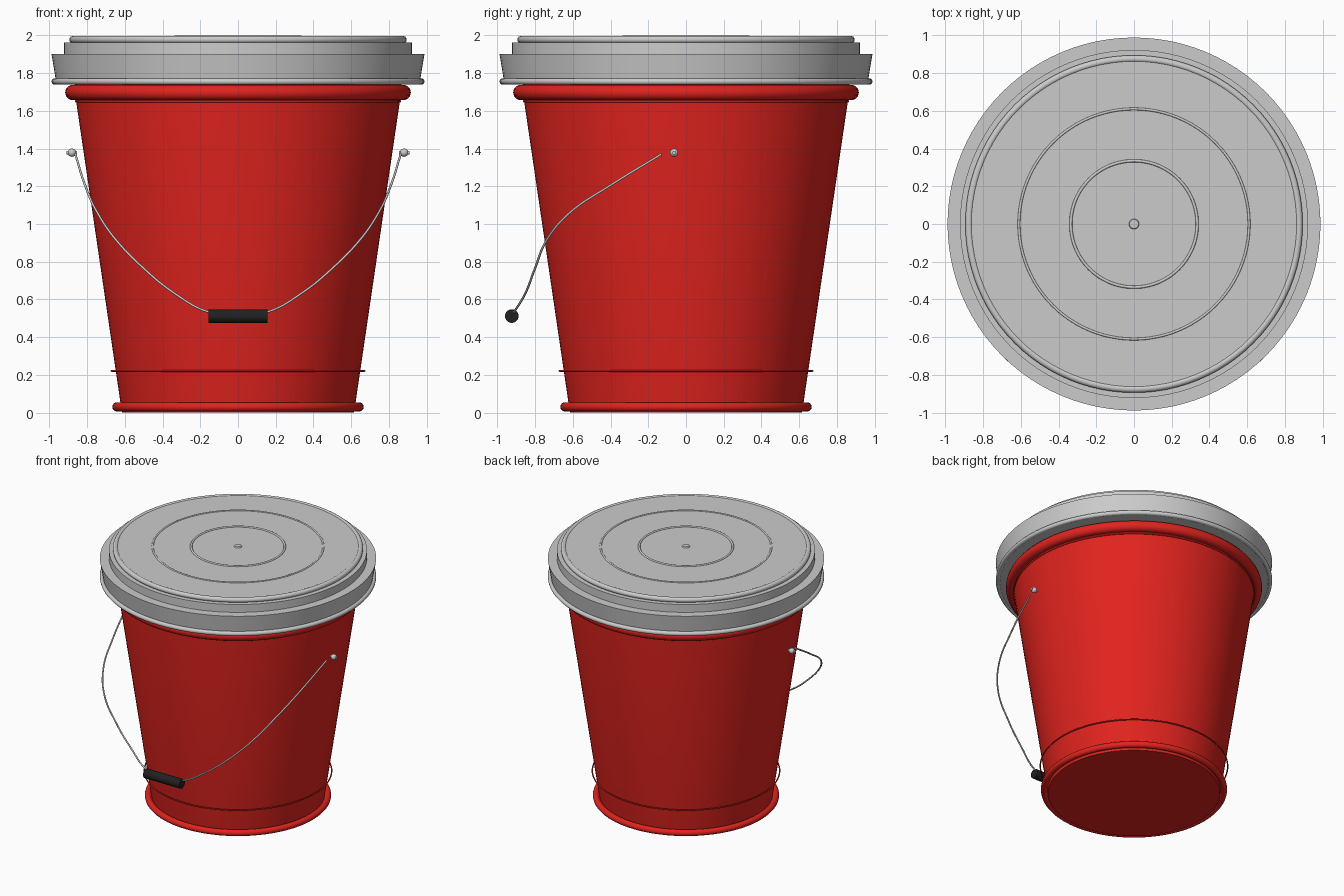
import bpy, bmesh, math
from mathutils import Vector

if "Cube" in bpy.data.objects:
    bpy.data.objects.remove(bpy.data.objects["Cube"])


def material(name, rgb):
    m = bpy.data.materials.new(name)
    m.diffuse_color = (*rgb, 1)
    m.use_nodes = True
    m.node_tree.nodes["Principled BSDF"].inputs["Base Color"].default_value = m.diffuse_color
    return m


RED = material("red_plastic", (0.75, 0.017, 0.013))
BLACK = material("black_grip", (0.015, 0.015, 0.016))


def finish(obj, name, mat=None):
    obj.name = name
    if mat:
        obj.data.materials.append(mat)
    bpy.ops.object.select_all(action='DESELECT')
    obj.select_set(True)
    bpy.context.view_layer.objects.active = obj
    bpy.ops.object.shade_smooth_by_angle(angle=math.radians(35))
    return obj


def lathe(name, profile, mat=None, steps=96):
    """Spin an (r, z) profile around the z axis."""
    bm = bmesh.new()
    vs = [bm.verts.new((r, 0, z)) for r, z in profile]
    es = [bm.edges.new(pair) for pair in zip(vs, vs[1:])]
    bmesh.ops.spin(bm, geom=vs + es, cent=(0, 0, 0), axis=(0, 0, 1),
                   angle=2 * math.pi, steps=steps)
    bmesh.ops.remove_doubles(bm, verts=bm.verts, dist=1e-5)
    bmesh.ops.recalc_face_normals(bm, faces=bm.faces)
    mesh = bpy.data.meshes.new(name)
    bm.to_mesh(mesh)
    bm.free()
    obj = bpy.data.objects.new(name, mesh)
    bpy.context.collection.objects.link(obj)
    return finish(obj, name, mat)


def ring(name, radius, tube, z, mat=None):
    bpy.ops.mesh.primitive_torus_add(major_radius=radius, minor_radius=tube,
                                     major_segments=96, minor_segments=14,
                                     location=(0, 0, z))
    return finish(bpy.context.object, name, mat)


# Tapered pail with its rolled rims and raised lines
lathe("pail_body", [(0, 0.0), (0.615, 0.0), (0.865, 1.70), (0.865, 1.76), (0, 1.76)], RED)
ring("foot_rim", 0.642, 0.024, 0.031, RED)
ring("lower_line", 0.67, 0.005, 0.222, RED)
ring("upper_rim", 0.875, 0.041, 1.697, RED)
ring("under_rim_line", 0.858, 0.006, 1.65, RED)

# Lid: flared skirt, step and raised top
lathe("lid_shell", [(0, 1.742), (0.962, 1.742), (0.988, 1.90), (0.922, 1.90),
                    (0.922, 1.962), (0.87, 1.962), (0.87, 1.99), (0, 1.99)])
ring("lid_lower_bead", 0.971, 0.017, 1.755)
ring("lid_top_bead", 0.875, 0.019, 1.977)
ring("lid_outer_ring", 0.61, 0.007, 1.989)
ring("lid_inner_ring", 0.335, 0.008, 1.990)
lathe("lid_centre_button", [(0, 2.0), (0.024, 1.999), (0.03, 1.985)], steps=24)

# Bail wire, mirrored about the centre
half = [(0.862, -0.13, 1.37), (0.81, -0.40, 1.205), (0.745, -0.615, 1.06),
        (0.65, -0.735, 0.92), (0.50, -0.80, 0.765), (0.34, -0.85, 0.635),
        (0.16, -0.91, 0.535)]
curve = bpy.data.curves.new("bail_wire", 'CURVE')
curve.dimensions = '3D'
curve.bevel_depth = 0.006
curve.bevel_resolution = 3
curve.use_fill_caps = True
curve.resolution_u = 8
path = half + [(0, -0.925, 0.512)] + [(-x, y, z) for x, y, z in reversed(half)]
sp = curve.splines.new('BEZIER')
sp.bezier_points.add(len(path) - 1)
for bp, co in zip(sp.bezier_points, path):
    bp.co = co
    bp.handle_left_type = bp.handle_right_type = 'AUTO'
bpy.context.collection.objects.link(bpy.data.objects.new("bail_wire", curve))

# Hand grip
bpy.ops.mesh.primitive_cylinder_add(vertices=32, radius=0.036, depth=0.315,
                                    location=(0, -0.923, 0.512), rotation=(0, math.pi / 2, 0))
finish(bpy.context.object, "hand_grip", BLACK)

# Pivot pegs on both sides
for side, label in ((1, "right"), (-1, "left")):
    bpy.ops.mesh.primitive_uv_sphere_add(segments=20, ring_count=12, radius=0.022,
                                         location=(side * 0.88, -0.063, 1.378))
    finish(bpy.context.object, label + "_pivot_ball")
    bpy.ops.mesh.primitive_cylinder_add(vertices=16, radius=0.01, depth=0.055,
                                        location=(side * 0.88, -0.063, 1.378),
                                        rotation=(0, math.pi / 2, 0))
    finish(bpy.context.object, label + "_pivot_pin")
